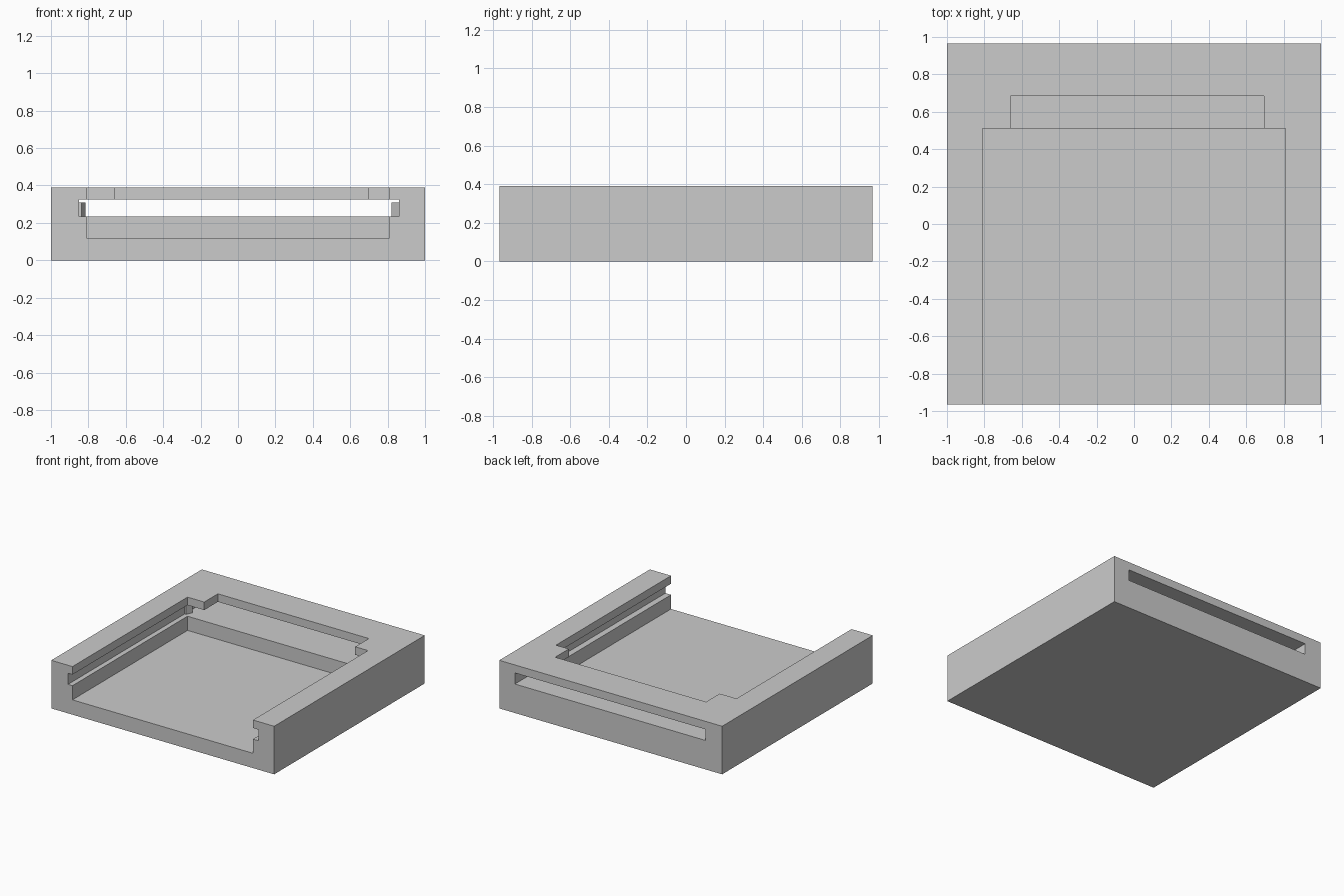
import bpy
import bmesh

cube = bpy.data.objects.get("Cube")
if cube:
    bpy.data.objects.remove(cube, do_unlink=True)

grey = bpy.data.materials.new("plain_grey")
grey.use_nodes = True
colour = (0.6, 0.6, 0.6, 1)
grey.diffuse_color = colour
grey.node_tree.nodes["Principled BSDF"].inputs["Base Color"].default_value = colour


def prism(name, outline, z0, z1):
    """Extrude a flat outline from z0 up to z1."""
    bm = bmesh.new()
    face = bm.faces.new([bm.verts.new((x, y, z0)) for x, y in outline])
    top = bmesh.ops.extrude_face_region(bm, geom=[face])["geom"]
    verts = [v for v in top if isinstance(v, bmesh.types.BMVert)]
    bmesh.ops.translate(bm, verts=verts, vec=(0, 0, z1 - z0))
    bmesh.ops.recalc_face_normals(bm, faces=bm.faces)
    mesh = bpy.data.meshes.new(name)
    bm.to_mesh(mesh)
    bm.free()
    mesh.materials.append(grey)
    obj = bpy.data.objects.new(name, mesh)
    bpy.context.collection.objects.link(obj)
    return obj


def box(name, x0, x1, y0, y1, z0, z1):
    return prism(name, [(x0, y0), (x1, y0), (x1, y1), (x0, y1)], z0, z1)


def cut(target, cutter):
    mod = target.modifiers.new("cut", "BOOLEAN")
    mod.operation = "DIFFERENCE"
    mod.solver = "EXACT"
    mod.object = cutter
    bpy.context.view_layer.objects.active = target
    bpy.ops.object.modifier_apply(modifier=mod.name)
    bpy.data.objects.remove(cutter, do_unlink=True)


# Solid tray block
tray = box("tray_body", -1, 1, -0.965, 0.965, 0, 0.39)

# Deep pocket open at the front, card slot through the full depth, rear notch
cut(tray, box("pocket_cutter", -0.81, 0.81, -1.1, 0.51, 0.12, 0.5))
cut(tray, box("slot_cutter", -0.85, 0.86, -1.2, 1.2, 0.235, 0.325))
cut(tray, box("notch_cutter", -0.66, 0.695, 0.4, 0.685, 0.28, 0.5))

# Small catches on the slot's side walls
prism("right_catch", [(-0.855, 0.53), (-0.837, 0.53), (-0.815, 0.58), (-0.855, 0.63)], 0.23, 0.31)
prism("left_catch", [(0.865, 0.53), (0.82, 0.58), (0.865, 0.63)], 0.23, 0.31)
